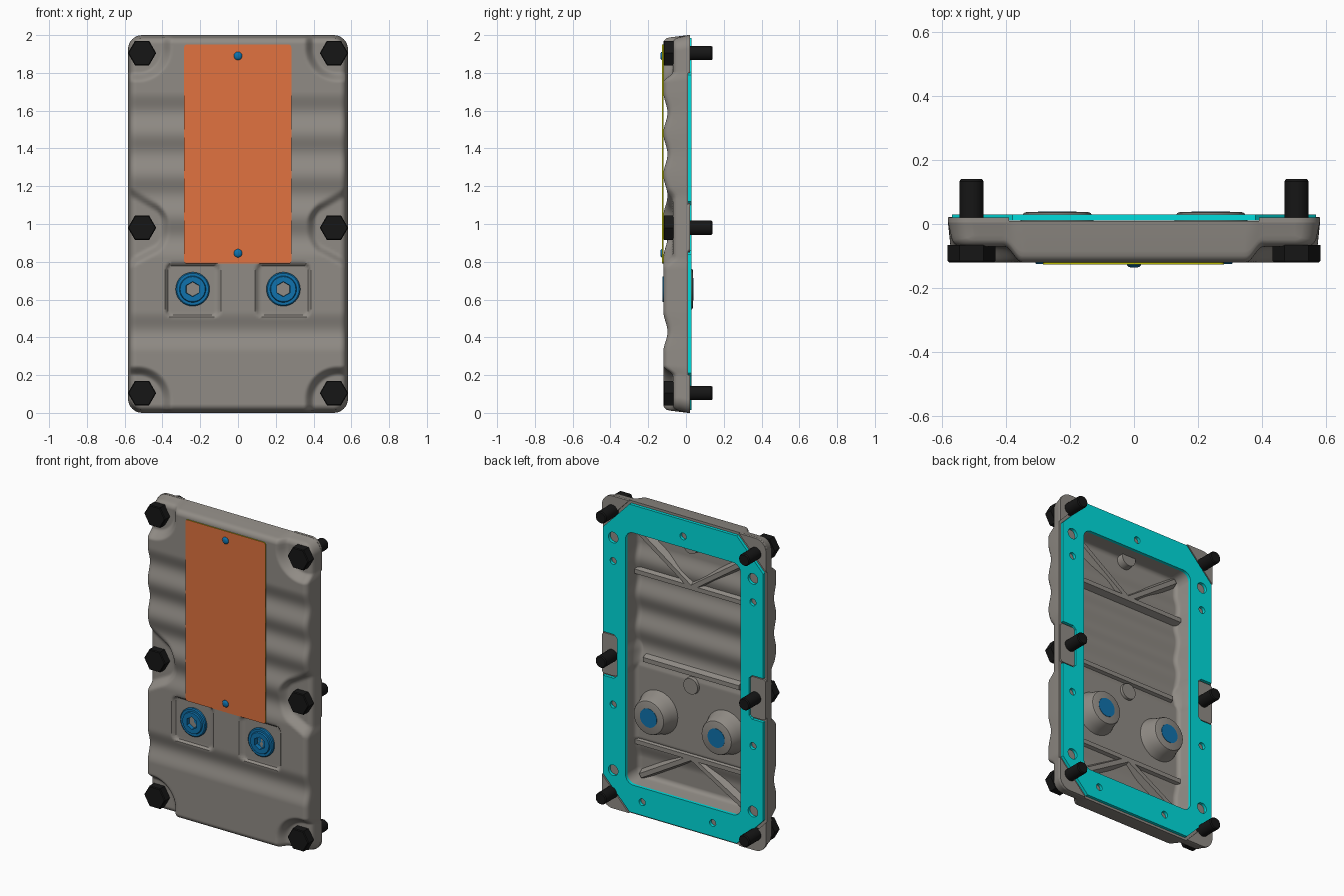
import bpy, bmesh, math
from math import sin, cos, pi, hypot, sqrt

if "Cube" in bpy.data.objects:
    bpy.data.objects.remove(bpy.data.objects["Cube"])


def mat(name, c):
    m = bpy.data.materials.new(name)
    m.diffuse_color = (*c, 1)
    m.use_nodes = True
    m.node_tree.nodes["Principled BSDF"].inputs["Base Color"].default_value = m.diffuse_color
    return m


GREY = mat("cast_grey", (0.28, 0.26, 0.235))
BLACK = mat("black", (0.008, 0.008, 0.008))
BLUE = mat("blue", (0.005, 0.17, 0.42))
CYAN = mat("cyan", (0.0, 0.72, 0.72))
ORANGE = mat("orange", (0.75, 0.17, 0.05))
YELLOW = mat("yellow", (0.5, 0.5, 0.0))


def finish(name, bm, m, angle=35):
    bmesh.ops.recalc_face_normals(bm, faces=bm.faces)
    me = bpy.data.meshes.new(name)
    bm.to_mesh(me)
    bm.free()
    ob = bpy.data.objects.new(name, me)
    bpy.context.collection.objects.link(ob)
    me.materials.append(m)
    bpy.ops.object.select_all(action='DESELECT')
    ob.select_set(True)
    bpy.context.view_layer.objects.active = ob
    bpy.ops.object.shade_smooth_by_angle(angle=math.radians(angle))
    return ob


def lathe(name, prof, m, x, z, n=48, turn=0.0):
    """Rings (radius, y, hex flag) about a y axis, capped at both ends."""
    bm = bmesh.new()
    rings = []
    for r, y, *hexa in prof:
        ring = []
        for k in range(n):
            a = 2 * pi * k / n
            q = r * cos(pi / 6) / cos(a % (pi / 3) - pi / 6) if hexa else r
            ring.append(bm.verts.new((x + q * cos(a + turn), y, z + q * sin(a + turn))))
        rings.append(ring)
    for p, q in zip(rings, rings[1:]):
        for k in range(n):
            bm.faces.new((p[k], p[k - 1], q[k - 1], q[k]))
    bm.faces.new(rings[0])
    bm.faces.new(rings[-1])
    return finish(name, bm, m)


def flat(name, loops, y0, y1, m):
    """Flat sheet in the xz plane from closed outlines; inner outlines are holes."""
    cu = bpy.data.curves.new(name, 'CURVE')
    cu.dimensions, cu.fill_mode, cu.extrude = '2D', 'BOTH', (y1 - y0) / 2
    for pts in loops:
        s = cu.splines.new('POLY')
        s.points.add(len(pts) - 1)
        for p, (x, z) in zip(s.points, pts):
            p.co = (x, z, 0, 1)
        s.use_cyclic_u = True
    tmp = bpy.data.objects.new(name + "_curve", cu)
    bpy.context.collection.objects.link(tmp)
    me = bpy.data.meshes.new_from_object(tmp.evaluated_get(bpy.context.evaluated_depsgraph_get()))
    bpy.data.objects.remove(tmp)
    bm = bmesh.new()
    bm.from_mesh(me)
    bmesh.ops.remove_doubles(bm, verts=bm.verts, dist=1e-5)
    for v in bm.verts:
        v.co = (v.co.x, (y0 + y1) / 2 - v.co.z, v.co.y)
    return finish(name, bm, m)


def circle(x, z, r, n=24):
    return [(x + r * cos(2 * pi * k / n), z + r * sin(2 * pi * k / n)) for k in range(n)]


def rrect(x0, x1, z0, z1, r, n=6):
    out = []
    for q, (cx, cz) in enumerate(((x1 - r, z1 - r), (x0 + r, z1 - r), (x0 + r, z0 + r), (x1 - r, z0 + r))):
        out += [(cx + r * cos(pi / 2 * (q + k / n)), cz + r * sin(pi / 2 * (q + k / n))) for k in range(n + 1)]
    return out


def sdf(x, z, cx, cz, hx, hz, r):
    a, b = abs(x - cx) - hx + r, abs(z - cz) - hz + r
    return min(max(a, b), 0) + hypot(max(a, 0), max(b, 0)) - r


def step(d, lo, hi):
    t = min(max((d - lo) / (hi - lo), 0), 1)
    return t * t * (3 - 2 * t)


def fillet(d, r):
    d = max(d, 0)
    return r - sqrt(r * r - (r - d) ** 2) if d < r else 0


# Cover: corrugated front skin with bolt recesses and plug pockets
def front(x, z, pocket=True):
    x = abs(x)
    y = -0.12
    for c in (1.59, 1.37, 1.15, 0.93, 0.43):
        if abs(z - c) < 0.11:
            y += 0.011 * (1 + cos(pi * (z - c) / 0.11))
    corner = sdf(x, abs(z - 1.0), 0.65, 1.07, 0.26, 0.28, 0.14)
    a, b = abs(z - 0.98) - 0.06 - 0.55 * (x - 0.36), 0.40 - x
    mid = min(max(a, b) + 0.04, 0) + hypot(max(a + 0.04, 0), max(b + 0.04, 0)) - 0.04
    t = step(min(corner, mid), -0.015, 0.04)
    y = y * t - 0.07 * (1 - t)
    if pocket:
        t = step(sdf(x, z, 0.24, 0.65, 0.138, 0.138, 0.03), -0.008, 0.008)
        y = y * t - 0.10 * (1 - t)
    return y


def inner(x, z):
    y = front(x, z, False) + 0.03
    t = step(abs(z - 0.69), 0.23, 0.25)
    return y * t + max(y, -0.062) * (1 - t)


def build_cover():
    nu, nv = 140, 240
    bm = bmesh.new()
    ease = lambda t: t - 0.6 * sin(2 * pi * t) / (2 * pi)

    def point(i, j, hx, hz, r):
        z = (2 * ease(j / nv) - 1) * hz
        k = max(abs(z) - (hz - r), 0)
        w = hx - r + sqrt(max(r * r - k * k, 0))
        return (2 * ease(i / nu) - 1) * w, z + 1

    def grid(hx, hz, r, fn, rad):
        g = {}
        for i in range(nu + 1):
            for j in range(nv + 1):
                x, z = point(i, j, hx, hz, r)
                d = -sdf(x, z, 0, 1, hx, hz, r)
                g[i, j] = bm.verts.new((x, fn(x, z) + fillet(d, rad), z))
        for i in range(nu):
            for j in range(nv):
                bm.faces.new((g[i, j], g[i + 1, j], g[i + 1, j + 1], g[i, j + 1]))
        return g

    rim = ([(i, 0) for i in range(nu)] + [(nu, j) for j in range(nv)]
           + [(i, nv) for i in range(nu, 0, -1)] + [(0, j) for j in range(nv, 0, -1)])

    def loop(hx, hz, r):
        out = []
        for i, j in rim:
            x, z = point(i, j, hx, hz, r)
            out.append(bm.verts.new((x, 0.01, z)))
        return out

    f = grid(0.572, 0.988, 0.07, front, 0.035)
    n = grid(0.40, 0.80, 0.06, inner, 0.03)
    loops = [[f[k] for k in rim], loop(0.582, 1.0, 0.075), loop(0.41, 0.81, 0.06), [n[k] for k in rim]]
    for p, q in zip(loops, loops[1:]):
        for k in range(len(p)):
            bm.faces.new((p[k - 1], p[k], q[k], q[k - 1]))
    finish("cover", bm, GREY, 40)


build_cover()


# Inside ribs, tapered bars
def rib(name, x0, z0, x1, z1, top=-0.05):
    bm = bmesh.new()
    l = hypot(x1 - x0, z1 - z0)
    nx, nz = -(z1 - z0) / l, (x1 - x0) / l
    ends = [[bm.verts.new((x + s * nx, y, z + s * nz)) for s, y in
             ((-0.03, -0.09), (-0.014, top), (0.014, top), (0.03, -0.09))]
            for x, z in ((x0, z0), (x1, z1))]
    for k in range(4):
        bm.faces.new((ends[0][k - 1], ends[0][k], ends[1][k], ends[1][k - 1]))
    bm.faces.new(ends[0])
    bm.faces.new(ends[1])
    finish(name, bm, GREY)


rib("upper_cross_rib", -0.4, 1.52, 0.4, 1.52)
rib("middle_cross_rib", -0.34, 0.97, 0.34, 0.97)
rib("lower_cross_rib", -0.4, 0.43, 0.4, 0.43)
for s in (-1, 1):
    rib("upper_diagonal_rib", 0, 1.52, s * 0.36, 1.77)
    rib("lower_diagonal_rib", 0, 0.43, s * 0.36, 0.22)
for z in (0.89, 1.79):
    lathe("rivet_boss", [(0.055, -0.09), (0.05, -0.045)], GREY, 0, z)

# Plugs in bosses
for x in (-0.24, 0.24):
    lathe("plug_boss", [(0.14, -0.066), (0.122, -0.02), (0.11, 0.025), (0.105, 0.034), (0.097, 0.037)],
          GREY, x, 0.655)
    lathe("plug", [(0.06, 0.039), (0.06, -0.09), (0.09, -0.095), (0.09, -0.112), (0.084, -0.117),
                   (0.07, -0.117), (0.066, -0.125), (0.04, -0.125, 1), (0.038, -0.10, 1)],
          BLUE, x, 0.655, turn=pi / 6)

# Hex bolts
for x in (-0.508, 0.508):
    for z in (0.105, 0.98, 1.905):
        lathe("hex_bolt", [(0.07, -0.12, 1), (0.075, -0.115, 1), (0.075, -0.065, 1), (0.038, -0.065),
                           (0.038, 0.133), (0.033, 0.14)], BLACK, x, z, 36)

# Pads around the bolts on the back face
for s in (-1, 1):
    arc = [(0.507 + 0.075 * sin(k * pi / 16), 0.925 + 0.075 * cos(k * pi / 16)) for k in range(9)]
    for t in (-1, 1):
        flat("corner_pad", [[(s * x, 1 + t * z) for x, z in [(0.39, 0.81 + 0.19)] + arc + [(0.582, 0.80)]]],
             0.005, 0.021, GREY)
    flat("side_pad", [[(s * x, z) for x, z in rrect(0.472, 0.58, 0.85, 1.11, 0.02)]], 0.005, 0.022, GREY)

# Gasket with notches and holes
notch = [(0.568, 1.12), (0.49, 1.12), (0.468, 1.10), (0.468, 0.86), (0.49, 0.84), (0.568, 0.84)]
half = [(0.38, 1.985), (0.568, 1.79)] + notch + [(0.568, 0.21), (0.38, 0.015)]
holes = [rrect(-0.408, 0.408, 0.192, 1.808, 0.055), circle(0, 1.88, 0.022),
         circle(-0.21, 0.1, 0.022), circle(0.29, 0.1, 0.022)]
for s in (-1, 1):
    holes += [circle(s * 0.495, z, r) for z, r in ((0.25, 0.034), (1.74, 0.034), (0.67, 0.022), (1.59, 0.022))]
flat("gasket", [half + [(-x, z) for x, z in reversed(half)]] + holes, 0.0105, 0.03, CYAN)

# Front plate with coloured face, held by two rivets
plate = flat("front_plate", [rrect(-0.285, 0.282, 0.79, 1.95, 0.015)], -0.126, -0.118, YELLOW)
plate.data.materials.append(ORANGE)
for p in plate.data.polygons:
    if p.normal.y < -0.9:
        p.material_index = 1
for z in (0.845, 1.89):
    lathe("rivet", [(0.022, -0.12), (0.022, -0.128), (0.018, -0.133), (0.01, -0.136)], BLUE, 0, z, 24)
